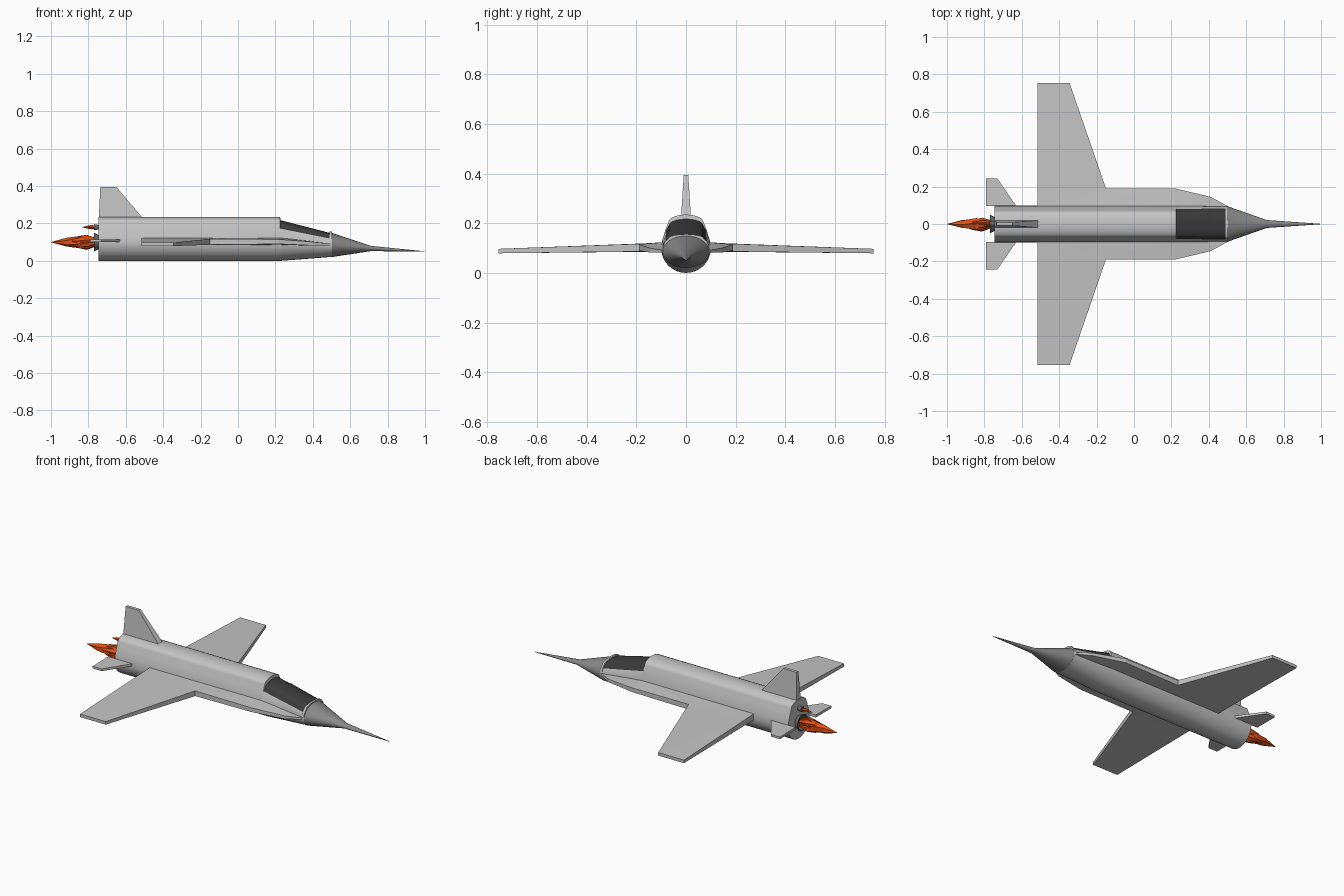
import bpy, bmesh, math, random
from mathutils import Vector

random.seed(4)
if "Cube" in bpy.data.objects:
    bpy.data.objects.remove(bpy.data.objects["Cube"])


def material(name, rgb):
    m = bpy.data.materials.new(name)
    m.use_nodes = True
    m.diffuse_color = (*rgb, 1)
    bsdf = m.node_tree.nodes["Principled BSDF"]
    bsdf.inputs["Base Color"].default_value = (*rgb, 1)
    bsdf.inputs["Roughness"].default_value = 0.6
    return m


hull = material("light grey", (0.55, 0.55, 0.55))
cone = material("mid grey", (0.25, 0.25, 0.25))
glass = material("dark glass", (0.045, 0.045, 0.045))
metal = material("nozzle grey", (0.15, 0.15, 0.15))
fire = material("flame orange", (0.75, 0.08, 0.006))


def finish(bm, name, mats, smooth=True, mirror=False):
    bmesh.ops.recalc_face_normals(bm, faces=bm.faces)
    mesh = bpy.data.meshes.new(name)
    bm.to_mesh(mesh)
    bm.free()
    ob = bpy.data.objects.new(name, mesh)
    bpy.context.collection.objects.link(ob)
    for m in mats:
        mesh.materials.append(m)
    if mirror:
        ob.modifiers.new("Mirror", "MIRROR").use_axis = (False, True, False)
    if smooth:
        bpy.ops.object.select_all(action="DESELECT")
        ob.select_set(True)
        bpy.context.view_layer.objects.active = ob
        bpy.ops.object.shade_smooth_by_angle(angle=math.radians(30))
    return ob


def loft(bm, rings, paint=lambda seg, k: 0):
    """Skin a list of rings and cap both ends."""
    vs = [[bm.verts.new(p) for p in r] for r in rings]
    n = len(vs[0])
    for s in range(len(vs) - 1):
        for k in range(n):
            j = (k + 1) % n
            f = bm.faces.new((vs[s][k], vs[s][j], vs[s + 1][j], vs[s + 1][k]))
            f.material_index = paint(s, k)
    bm.faces.new(vs[0])
    bm.faces.new(vs[-1])


def ellipse(x, ry, rz, zc, n=32, yc=0, turn=0):
    return [Vector((x, yc + ry * math.cos(turn + math.tau * k / n),
                    zc + rz * math.sin(turn + math.tau * k / n))) for k in range(n)]


# Fuselage: round belly, leaning upper walls and a rounded spine
TOP, BELLY = 10, 18


def hull_ring(x, w, zc, zb, mid, split, crease, top):
    side = [(w, zc), mid, split]
    arc = [(crease[0] * math.cos(math.pi * k / TOP),
            crease[1] + (top - crease[1]) * math.sin(math.pi * k / TOP))
           for k in range(TOP + 1)]
    other = [(-y, z) for y, z in reversed(side)]
    belly = [(-w * math.cos(math.pi * k / BELLY),
              zc - (zc - zb) * math.sin(math.pi * k / BELLY)) for k in range(1, BELLY)]
    return [Vector((x, y, z)) for y, z in side + arc + other + belly]


rear = (0.1, 0.1, 0, (0.095, 0.135), (0.082, 0.175), (0.07, 0.205), 0.235)
sill = (0.1, 0.1, 0, (0.095, 0.135), (0.08, 0.172), (0.068, 0.192), 0.217)
low = (0.095, 0.085, 0.02, (0.092, 0.105), (0.083, 0.12), (0.07, 0.133), 0.15)
rim = (0.095, 0.085, 0.02, (0.093, 0.107), (0.085, 0.124), (0.072, 0.138), 0.156)
stations = [(-0.745, rear), (0.225, rear), (0.228, sill), (0.488, low), (0.49, rim), (0.502, rim)]
bm = bmesh.new()
loft(bm, [hull_ring(x, *s) for x, s in stations],
     lambda seg, k: 1 if seg == 2 and 2 <= k <= TOP + 3 else 0)
finish(bm, "fuselage", [hull, glass])

# Nose cone with a long probe
bm = bmesh.new()
loft(bm, [ellipse(0.5, 0.095, 0.065, 0.085), ellipse(0.71, 0.021, 0.014, 0.066),
          ellipse(1.0, 0.001, 0.001, 0.05)])
finish(bm, "nose_cone", [cone])


def slab(bm, outline):
    """Closed plate from (x, y, low z, high z) corners."""
    lo = [bm.verts.new((x, y, a)) for x, y, a, b in outline]
    hi = [bm.verts.new((x, y, b)) for x, y, a, b in outline]
    n = len(lo)
    caps = [bm.faces.new(lo), bm.faces.new(hi)]
    for k in range(n):
        j = (k + 1) % n
        bm.faces.new((lo[k], lo[j], hi[j], hi[k]))
    bmesh.ops.triangulate(bm, faces=caps)


# Wings: forward root extension plus the outer panel
bm = bmesh.new()
slab(bm, [(-0.515, 0.06, 0.085, 0.124), (0.22, 0.06, 0.085, 0.126), (0.5, 0.06, 0.083, 0.092),
          (0.5, 0.096, 0.083, 0.092), (0.41, 0.145, 0.082, 0.1), (0.22, 0.19, 0.09, 0.115),
          (-0.15, 0.19, 0.086, 0.117), (-0.515, 0.19, 0.085, 0.118)])
finish(bm, "wing_roots", [hull], smooth=False, mirror=True)
bm = bmesh.new()
slab(bm, [(-0.515, 0.19, 0.085, 0.118), (-0.15, 0.19, 0.086, 0.117),
          (-0.345, 0.755, 0.079, 0.097), (-0.515, 0.755, 0.079, 0.097)])
finish(bm, "wings", [hull], smooth=False, mirror=True)

# Horizontal tail fins
bm = bmesh.new()
slab(bm, [(-0.79, 0.096, 0.1, 0.115), (-0.63, 0.096, 0.1, 0.115),
          (-0.73, 0.243, 0.1, 0.113), (-0.79, 0.243, 0.1, 0.113)])
finish(bm, "tail_fins", [hull], smooth=False, mirror=True)

# Upright fin, thinner towards the tip
bm = bmesh.new()
loft(bm, [[Vector((x, y, z)) for x, y in ((a, -t), (b, -t), (b, t), (a, t))]
          for a, b, t, z in ((-0.745, -0.49, 0.021, 0.21), (-0.744, -0.515, 0.019, 0.235),
                             (-0.736, -0.65, 0.009, 0.395))])
finish(bm, "upright_fin", [hull], smooth=False)

# Engine nozzles, flared to the rear
for name, r, z in (("main_nozzle", 0.05, 0.1), ("upper_nozzle", 0.016, 0.18)):
    bm = bmesh.new()
    loft(bm, [ellipse(-0.735, r * 0.65, r * 0.65, z, 24), ellipse(-0.77, r, r, z, 24),
              ellipse(-0.77, r * 0.85, r * 0.85, z, 24), ellipse(-0.75, r * 0.6, r * 0.6, z, 24)])
    finish(bm, name, [metal])


# Exhaust flames: clusters of faceted tongues
def flame(name, z, r, length, tongues):
    bm = bmesh.new()
    for i in range(tongues):
        a = math.tau * i / tongues
        off = 0 if i == 0 else r * 0.5
        dy, dz = off * math.cos(a), off * math.sin(a)
        ln = length if i == 0 else length * random.uniform(0.55, 0.85)
        wide = r * (0.8 if i == 0 else 0.5)
        rings = []
        for t, s, spread in ((0, 0.55, 0.6), (0.35, 1, 1), (0.65, 0.7, 0.9), (1, 0.02, 0.5)):
            rings.append(ellipse(-0.76 - (ln * t), wide * s, wide * s, z + dz * spread,
                                 6, dy * spread, a + t))
        loft(bm, rings)
    finish(bm, name, [fire], smooth=False)


flame("main_flame", 0.1, 0.042, 0.24, 7)
flame("upper_flame", 0.18, 0.012, 0.075, 4)
